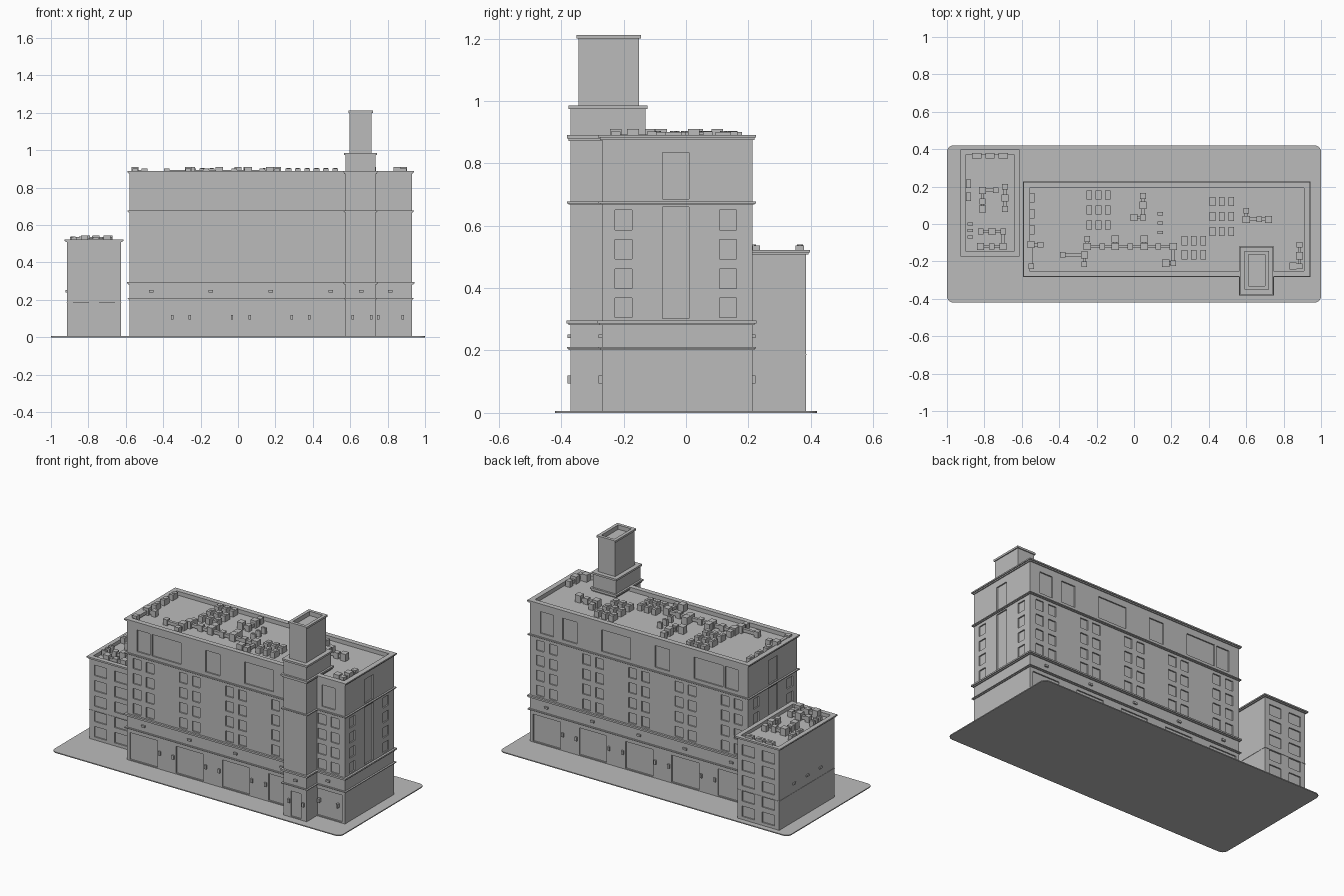
import bpy, bmesh
from mathutils import Vector, Matrix

if "Cube" in bpy.data.objects:
    bpy.data.objects.remove(bpy.data.objects["Cube"])

# One plain grey for the whole model
GREY = (0.5, 0.5, 0.5, 1)
mat = bpy.data.materials.new("plain_grey")
mat.use_nodes = True
mat.diffuse_color = GREY
mat.node_tree.nodes["Principled BSDF"].inputs["Base Color"].default_value = GREY


def add_box(bm, x0, x1, y0, y1, z0, z1):
    size = Vector((x1 - x0, y1 - y0, z1 - z0))
    mid = Vector((x0 + x1, y0 + y1, z0 + z1)) / 2
    bmesh.ops.create_cube(bm, size=1, matrix=Matrix.Translation(mid) @ Matrix.Diagonal(size).to_4x4())


def add_frame(bm, rect, out, inset, z0, z1):
    """Rectangular ring around a plan rectangle."""
    loops = []
    for d in (out, -inset):
        x0, x1, y0, y1 = rect[0] - d, rect[1] + d, rect[2] - d, rect[3] + d
        for z in (z0, z1):
            loops.append([bm.verts.new((x, y, z)) for x, y in ((x0, y0), (x1, y0), (x1, y1), (x0, y1))])
    ob, ot, ib, it = loops
    for i in range(4):
        j = (i + 1) % 4
        for a, b in ((ob, ot), (ot, it), (it, ib), (ib, ob)):
            bm.faces.new((a[i], a[j], b[j], b[i]))


def finish(name, bm):
    bmesh.ops.recalc_face_normals(bm, faces=bm.faces)
    me = bpy.data.meshes.new(name)
    bm.to_mesh(me)
    bm.free()
    me.materials.append(mat)
    ob = bpy.data.objects.new(name, me)
    bpy.context.scene.collection.objects.link(ob)
    return ob


def boxes(name, items):
    bm = bmesh.new()
    for b in items:
        add_box(bm, *b)
    return finish(name, bm)


def frames(name, rect, items):
    bm = bmesh.new()
    for f in items:
        add_frame(bm, rect, *f)
    return finish(name, bm)


def wall_box(rect, side, mid, width, z0, z1, depth):
    """Box straddling (depth) or standing out from a wall of a rectangle."""
    x0, x1, y0, y1 = rect
    wall = {"front": y0, "back": y1, "right": x0, "left": x1}[side]
    a, b = wall - depth, wall + depth
    span = (mid - width / 2, mid + width / 2)
    return (*span, a, b, z0, z1) if side in ("front", "back") else (a, b, *span, z0, z1)


def carve(ob, cuts):
    cutter = boxes("recess_cutter", cuts)
    cutter.hide_render = True
    mod = ob.modifiers.new("recesses", "BOOLEAN")
    mod.operation, mod.solver, mod.object = "DIFFERENCE", "EXACT", cutter
    bpy.context.view_layer.objects.active = ob
    bpy.ops.object.modifier_apply(modifier=mod.name)
    bpy.data.objects.remove(cutter)


MAIN = (-0.58, 0.93, -0.27, 0.213)
TOWER = (0.575, 0.735, -0.37, -0.13)
STACK = (0.597, 0.715, -0.345, -0.15)
ANNEX = (-0.915, -0.625, -0.16, 0.385)
FLOOR = 0.004
ROOF, ANNEX_ROOF = 0.865, 0.5
BAYS = [-0.465 + 0.32 * i for i in range(5)]
PIERS = [-0.305 + 0.32 * i for i in range(4)]
ROWS = [0.305 + 0.094 * i for i in range(4)]
CUT = 0.008

# Paved ground slab with rounded corners
slab = boxes("ground_slab", [(-1, 1, -0.42, 0.42, 0, 0.006)])
bm = bmesh.new()
bm.from_mesh(slab.data)
upright = [e for e in bm.edges if abs(e.verts[0].co.z - e.verts[1].co.z) > 0.001]
bmesh.ops.bevel(bm, geom=upright, offset=0.035, segments=5, profile=0.5, affect="EDGES")
bm.to_mesh(slab.data)
bm.free()

# Main block: shopfronts, window pairs and attic panels
cuts = []
for side in ("front", "back"):
    for x in BAYS:
        cuts.append(wall_box(MAIN, side, x, 0.19, 0.012, 0.18, CUT))
        for dx in (-0.045, 0.045):
            cuts += [wall_box(MAIN, side, x + dx, 0.055, z, z + 0.063, CUT) for z in ROWS]
    for x, w in zip(PIERS + [BAYS[0], BAYS[-1]], (0.2, 0.1, 0.2, 0.1, 0.09, 0.09)):
        cuts.append(wall_box(MAIN, side, x, w, 0.7, 0.835, CUT))
for side in ("left", "right"):
    for y in (-0.2, 0.135):
        cuts += [wall_box(MAIN, side, y, 0.055, z, z + 0.063, CUT) for z in ROWS]
    cuts.append(wall_box(MAIN, side, -0.033, 0.086, 0.302, 0.66, CUT))
    cuts.append(wall_box(MAIN, side, -0.033, 0.086, 0.685, 0.835, CUT))
carve(boxes("main_block", [(*MAIN, FLOOR, ROOF)]), cuts)

# Cornices shared by the main block and tower
BELTS = [(0.006, 0.01, 0.202, 0.206), (0.011, 0.01, 0.206, 0.211),
         (0.007, 0.01, 0.281, 0.287), (0.013, 0.01, 0.287, 0.296),
         (0.006, 0.01, 0.668, 0.672), (0.011, 0.01, 0.672, 0.678)]
frames("main_cornices", MAIN, BELTS)
frames("tower_cornices", TOWER, BELTS + [(0.007, 0.01, 0.872, 0.88), (0.012, 0.01, 0.88, 0.89)])
frames("main_parapet", MAIN, [(0, 0.02, ROOF, 0.875), (0.006, 0.02, 0.875, 0.882), (0.012, 0.02, 0.882, 0.89)])

# Stair tower and the upper stack
tower = boxes("stair_tower", [(*TOWER, FLOOR, 0.978)])
carve(tower, [wall_box(TOWER, "front", 0.66, 0.07, 0.012, 0.17, CUT)])
frames("tower_cap", TOWER, [(0.007, 0.02, 0.974, 0.986)])
boxes("upper_stack", [(*STACK, 0.97, 1.185)])
frames("stack_rim", STACK, [(0, 0.014, 1.185, 1.2), (0.006, 0.014, 1.2, 1.212)])

# Side annex
cuts = []
for side in ("front", "back"):
    for x in (-0.84, -0.70):
        cuts += [wall_box(ANNEX, side, x, 0.085, 0.025 + 0.096 * i, 0.09 + 0.096 * i, CUT) for i in range(5)]
carve(boxes("annex", [(*ANNEX, FLOOR, ANNEX_ROOF)]), cuts)
frames("annex_belts", ANNEX, [(0.002, 0.01, 0.185, 0.189)])
frames("annex_parapet", ANNEX, [(0, 0.015, ANNEX_ROOF, 0.508), (0.007, 0.015, 0.508, 0.514), (0.013, 0.015, 0.514, 0.522)])

# Wall lamps: upright ones at street level, flat ones on the frieze
lamps = []
for side in ("front", "back"):
    for x in PIERS:
        if side == "back" or x < 0.5:
            lamps += [wall_box(MAIN, side, x + d, 0.013, 0.095, 0.12, 0.01) for d in (-0.047, 0.047)]
    lamps += [wall_box(MAIN, side, x, 0.024, 0.24, 0.252, 0.01) for x in BAYS]
lamps += [wall_box(MAIN, "front", x, 0.013, 0.095, 0.12, 0.01) for x in (0.75, 0.88)]
lamps += [wall_box(TOWER, "front", x, 0.013, 0.095, 0.12, 0.01) for x in (0.613, 0.713)]
lamps.append(wall_box(TOWER, "front", 0.66, 0.024, 0.24, 0.252, 0.01))
lamps += [wall_box(ANNEX, "right", y, 0.024, 0.24, 0.252, 0.008) for y in (-0.02, 0.11, 0.24)]
boxes("wall_lamps", lamps)


# Rooftop cooling units, each with a round fan on top
def units(name, xs, ys, sx, sy, z, height):
    bm = bmesh.new()
    for x in xs:
        for y in ys:
            add_box(bm, x - sx / 2, x + sx / 2, y - sy / 2, y + sy / 2, z, z + height)
            r = min(sx, sy) * 0.35
            bmesh.ops.create_cone(bm, cap_ends=True, segments=10, radius1=r, radius2=r, depth=0.004,
                                  matrix=Matrix.Translation((x, y, z + height + 0.001)))
    finish(name, bm)


units("cooling_units_west", (-0.24, -0.19, -0.14), (0.155, 0.075, -0.005), 0.03, 0.05, ROOF, 0.036)
units("cooling_units_east", (0.42, 0.47, 0.52), (0.12, 0.04, -0.04), 0.03, 0.05, ROOF, 0.036)
units("cooling_units_south", (0.27, 0.32, 0.37), (-0.09, -0.165), 0.03, 0.05, ROOF, 0.036)
units("cooling_units_edge", (-0.545,), (0.14, 0.055, -0.03), 0.028, 0.05, ROOF, 0.036)
units("small_vents", (0.14,), (0.055, 0.005, -0.045), 0.03, 0.017, ROOF, 0.036)
units("annex_units_back", (-0.84, -0.77, -0.70), (0.365,), 0.05, 0.028, ANNEX_ROOF, 0.036)
units("annex_units_side", (-0.885,), (0.215, 0.145), 0.028, 0.045, ANNEX_ROOF, 0.036)
units("annex_vents", (-0.875,), (0, -0.035, -0.07), 0.03, 0.017, ANNEX_ROOF, 0.036)


# Rooftop ducts: slim runs joined by chunky boxes
def duct(name, path, z):
    bm = bmesh.new()
    for i, (x, y) in enumerate(path):
        s, h = (0.019, 0.045) if i % 2 else (0.015, 0.037)
        add_box(bm, x - s, x + s, y - s, y + s, z, z + h)
    for (ax, ay), (bx, by) in zip(path, path[1:]):
        add_box(bm, min(ax, bx) - 0.009, max(ax, bx) + 0.009, min(ay, by) - 0.009, max(ay, by) + 0.009,
                z + 0.008, z + 0.028)
    finish(name, bm)


duct("duct_west", [(-0.55, -0.225), (-0.55, -0.11), (-0.5, -0.11)], ROOF)
duct("duct_middle", [(-0.38, -0.165), (-0.265, -0.165), (-0.265, -0.215)], ROOF)
duct("duct_long", [(-0.25, -0.08), (-0.25, -0.12), (-0.17, -0.12), (-0.1, -0.12), (-0.02, -0.12),
                   (0.055, -0.12), (0.13, -0.12), (0.21, -0.12), (0.21, -0.21), (0.17, -0.21)], ROOF)
duct("duct_stub_a", [(-0.1, -0.12), (-0.1, -0.08)], ROOF)
duct("duct_stub_b", [(0.055, -0.12), (0.055, -0.08)], ROOF)
duct("duct_north", [(0.048, 0.15), (0.048, 0.1), (0.048, 0.035), (0.0, 0.035)], ROOF)
duct("duct_east", [(0.6, 0.07), (0.6, 0.025), (0.67, 0.025), (0.72, 0.025)], ROOF)
duct("duct_corner", [(0.885, -0.11), (0.885, -0.17), (0.885, -0.225), (0.85, -0.225)], ROOF)
duct("annex_duct_a", [(-0.69, 0.2), (-0.69, 0.14), (-0.69, 0.08)], ANNEX_ROOF)
duct("annex_duct_b", [(-0.74, 0.18), (-0.81, 0.18), (-0.81, 0.12), (-0.81, 0.08)], ANNEX_ROOF)
duct("annex_duct_c", [(-0.82, -0.04), (-0.76, -0.04), (-0.7, -0.04), (-0.7, -0.12), (-0.76, -0.12), (-0.82, -0.12)], ANNEX_ROOF)
